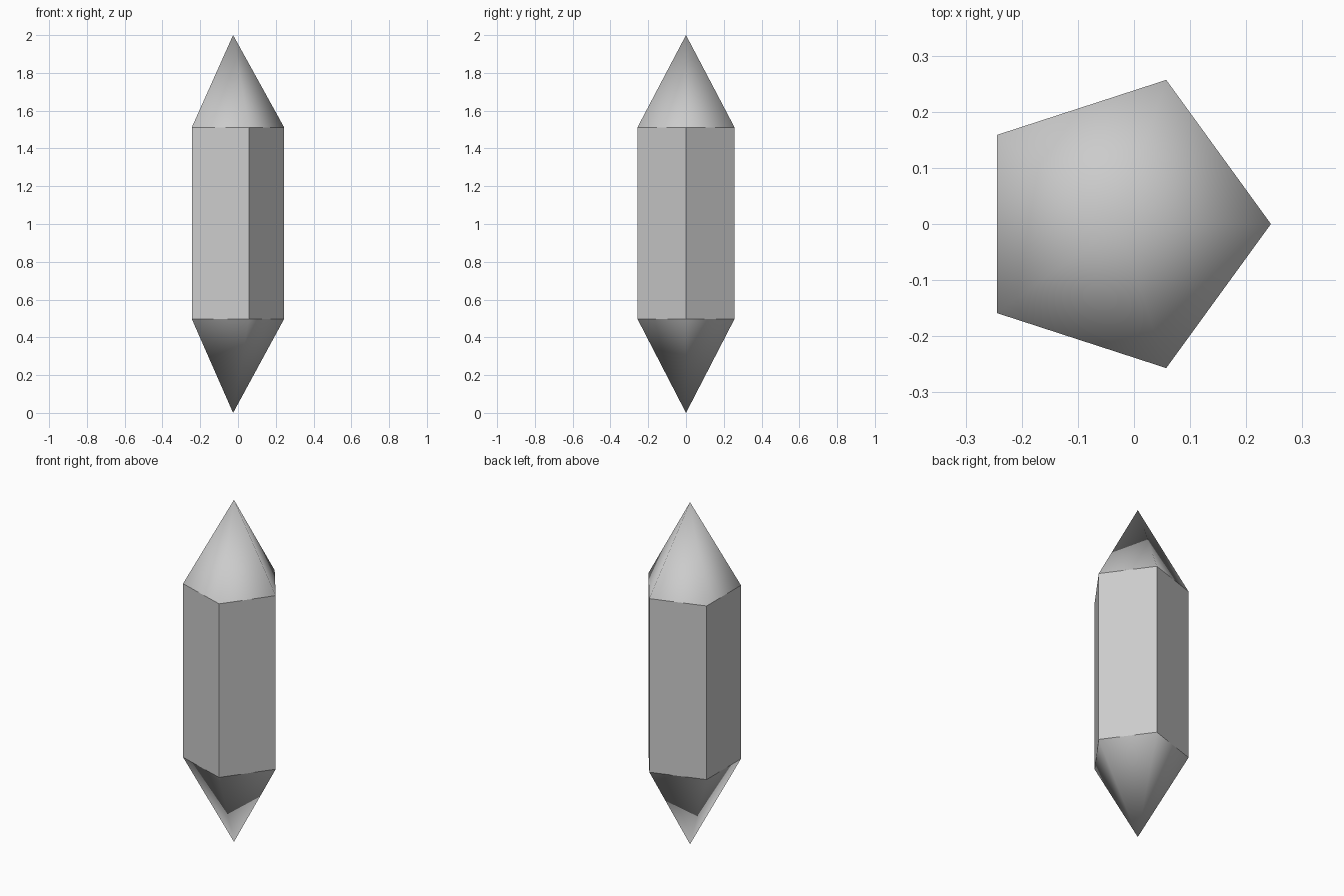
import bpy
from math import cos, sin, tau

if "Cube" in bpy.data.objects:
    bpy.data.objects.remove(bpy.data.objects["Cube"])

SIDES, RADIUS, AXIS_X = 5, 0.27, -0.026
Z_BOTTOM, Z_LOW, Z_HIGH, Z_TOP = 0.0, 0.497, 1.512, 2.0


def ring(z):
    """Pentagon with one corner pointing to +x."""
    return [(AXIS_X + RADIUS * cos(tau * i / SIDES), RADIUS * sin(tau * i / SIDES), z)
            for i in range(SIDES)]


def make(name, verts, faces, smooth):
    mesh = bpy.data.meshes.new(name)
    mesh.from_pydata(verts, [], faces)
    mesh.polygons.foreach_set("use_smooth", [smooth] * len(faces))
    mesh.update()
    bpy.context.collection.objects.link(bpy.data.objects.new(name, mesh))


def make_tip(name, z_base, z_apex):
    faces = [(i, (i + 1) % SIDES, SIDES) for i in range(SIDES)]
    if z_apex < z_base:
        faces = [f[::-1] for f in faces]
    make(name, ring(z_base) + [(AXIS_X, 0, z_apex)], faces, True)


# Flat-sided shaft
make("crystal_shaft", ring(Z_LOW) + ring(Z_HIGH),
     [(i, (i + 1) % SIDES, (i + 1) % SIDES + SIDES, i + SIDES) for i in range(SIDES)], False)

# Smooth-shaded points at both ends
make_tip("top_point", Z_HIGH, Z_TOP)
make_tip("bottom_point", Z_LOW, Z_BOTTOM)
